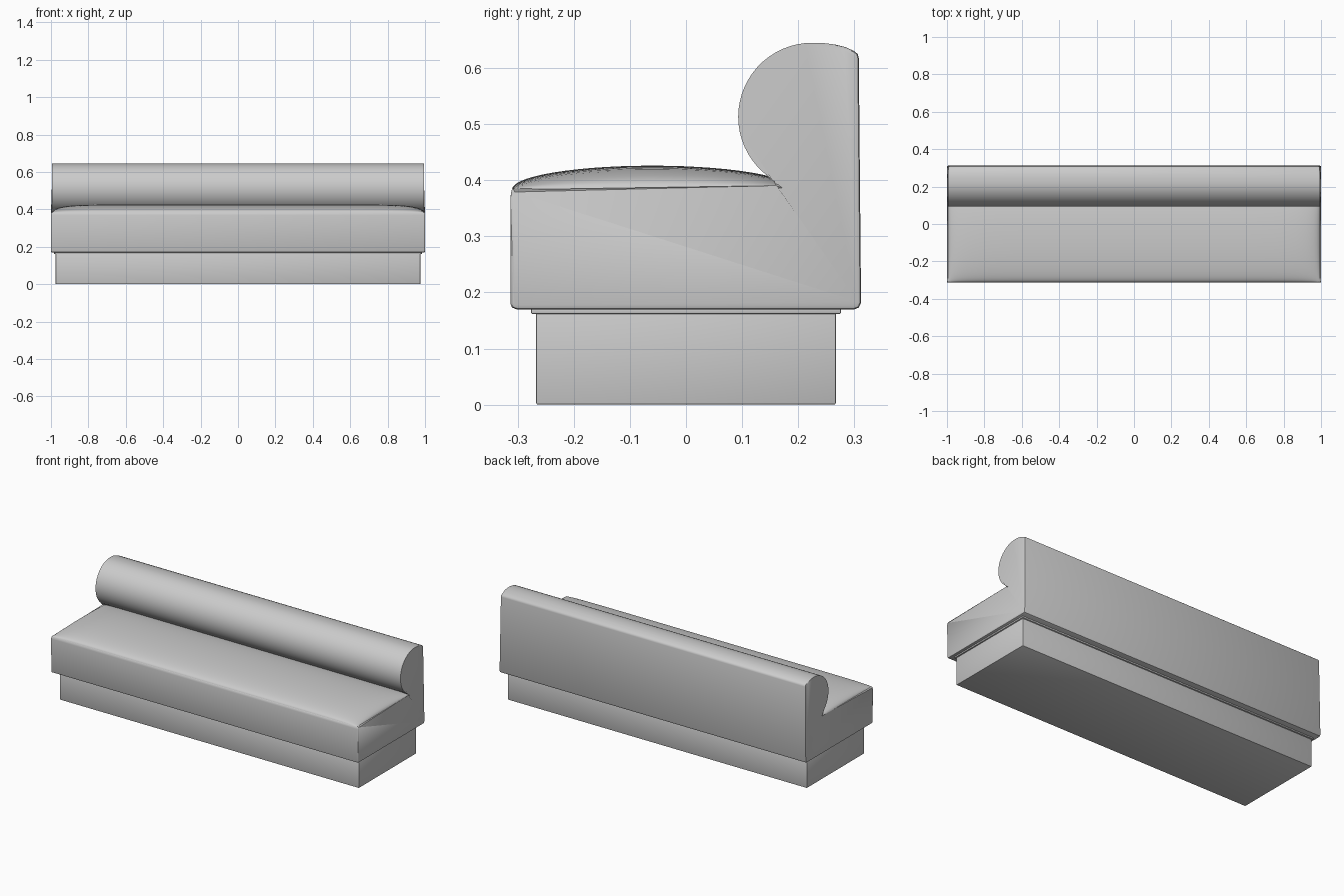
import bpy, bmesh, math
from math import sin, cos, radians, pi

if "Cube" in bpy.data.objects:
    bpy.data.objects.remove(bpy.data.objects["Cube"], do_unlink=True)

grey = bpy.data.materials.new("light grey fabric")
grey.use_nodes = True
colour = (0.6, 0.6, 0.6, 1)
grey.diffuse_color = colour
grey.node_tree.nodes["Principled BSDF"].inputs["Base Color"].default_value = colour


def finish(name, bm, angle=35):
    """Turn a bmesh into a named, smooth-shaded object."""
    bmesh.ops.recalc_face_normals(bm, faces=bm.faces)
    mesh = bpy.data.meshes.new(name)
    bm.to_mesh(mesh)
    bm.free()
    mesh.materials.append(grey)
    obj = bpy.data.objects.new(name, mesh)
    bpy.context.collection.objects.link(obj)
    bpy.ops.object.select_all(action='DESELECT')
    obj.select_set(True)
    bpy.context.view_layer.objects.active = obj
    bpy.ops.object.shade_smooth_by_angle(angle=radians(angle))
    return obj


def box(name, half_x, half_y, low, high, bevel):
    bm = bmesh.new()
    bmesh.ops.create_cube(bm, size=1)
    for v in bm.verts:
        v.co = (v.co.x * 2 * half_x, v.co.y * 2 * half_y,
                low + (v.co.z + 0.5) * (high - low))
    bmesh.ops.bevel(bm, geom=bm.edges[:], offset=bevel, segments=2,
                    profile=0.5, affect='EDGES')
    return finish(name, bm)


# Plinth and the thin flared strip under the seat
box("plinth", 0.975, 0.267, 0, 0.168, 0.003)
box("plinth_trim", 0.983, 0.276, 0.162, 0.173, 0.002)

# Seat and rolled backrest: one side profile (y, z) run along the length
roll = [(0.225 + 0.132 * cos(radians(a)), 0.513 + 0.132 * sin(radians(a)))
        for a in range(90, 241, 6)]
profile = [(-0.302, 0.17), (0.300, 0.17), (0.308, 0.173), (0.312, 0.182),
           (0.308, 0.617), (0.306, 0.625), (0.300, 0.630), (0.285, 0.637),
           (0.265, 0.642), (0.245, 0.6445)] + roll + [
           (0.175, 0.385), (-0.308, 0.385), (-0.311, 0.382),
           (-0.313, 0.37), (-0.313, 0.18), (-0.310, 0.173)]
bm = bmesh.new()
ends = []
for side in (-1, 1):
    ring = [bm.verts.new((side * (0.994 if z > 0.39 else 1), y, z))
            for y, z in profile]
    ends.append(ring)
count = len(profile)
for i in range(count):
    j = (i + 1) % count
    bm.faces.new((ends[0][i], ends[0][j], ends[1][j], ends[1][i]))
caps = [bm.faces.new(ring) for ring in ends]
rim = list({e for f in caps for e in f.edges})
bmesh.ops.bevel(bm, geom=rim, offset=0.006, segments=2, profile=0.5,
                affect='EDGES')
finish("seat_and_backrest", bm)

# Domed cushion top, flattening along the length
bm = bmesh.new()
nx, ny = 48, 28
rows = []
for i in range(nx + 1):
    u = -cos(pi * i / nx)
    row = []
    for j in range(ny + 1):
        v = -cos(pi * j / ny)
        rise = math.sqrt(max(0, (1 - abs(u) ** 12) * (1 - v * v)))
        row.append(bm.verts.new((0.995 * u, -0.06 + 0.25 * v,
                                 0.384 + 0.042 * rise)))
    rows.append(row)
for a, b in zip(rows, rows[1:]):
    for j in range(ny):
        bm.faces.new((a[j], b[j], b[j + 1], a[j + 1]))
border = [e for e in bm.edges if e.is_boundary]
bmesh.ops.holes_fill(bm, edges=border, sides=0)
finish("seat_cushion", bm, 50)
